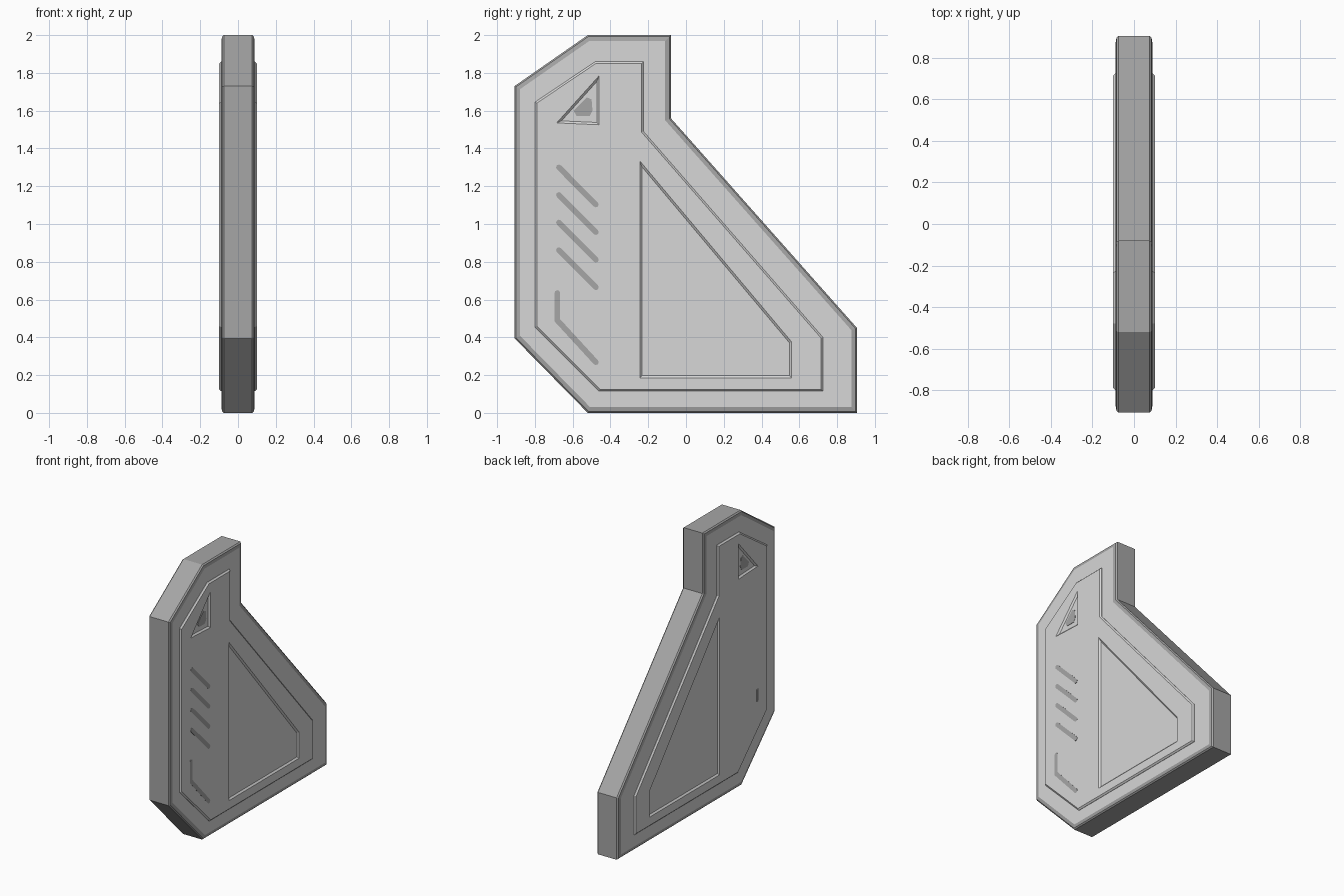
import bpy, bmesh, math
from mathutils import Vector

if "Cube" in bpy.data.objects:
    bpy.data.objects.remove(bpy.data.objects["Cube"])


def material(name, v):
    m = bpy.data.materials.new(name)
    m.diffuse_color = (v, v, v, 1)
    m.use_nodes = True
    m.node_tree.nodes["Principled BSDF"].inputs["Base Color"].default_value = m.diffuse_color
    return m


LIGHT = material("light grey", 0.68)
DARK = material("dark grey", 0.38)


def inset(pts, d):
    """Move every side of a (y, z) polygon inward by d."""
    n = len(pts)
    p = [Vector(q) for q in pts]
    area = sum(p[i].x * p[(i + 1) % n].y - p[(i + 1) % n].x * p[i].y for i in range(n))
    s = 1 if area > 0 else -1
    out = []
    for i in range(n):
        a = (p[i] - p[i - 1]).normalized()
        b = (p[(i + 1) % n] - p[i]).normalized()
        na, nb = Vector((-a.y, a.x)) * s, Vector((-b.y, b.x)) * s
        out.append(p[i] + (na + nb) * d / (1 + na.dot(nb)))
    return out


def loft(name, layers, mats):
    """Solid through (polygon, x) layers with capped ends."""
    bm = bmesh.new()
    rings = [[bm.verts.new((x, q[0], q[1])) for q in poly] for poly, x in layers]
    n = len(rings[0])
    for r, t in zip(rings, rings[1:]):
        for i in range(n):
            j = (i + 1) % n
            bm.faces.new((r[i], r[j], t[j], t[i]))
    bm.faces.new(rings[0])
    bm.faces.new(rings[-1])
    bmesh.ops.recalc_face_normals(bm, faces=bm.faces[:])
    me = bpy.data.meshes.new(name)
    bm.to_mesh(me)
    bm.free()
    for m in mats:
        me.materials.append(m)
    ob = bpy.data.objects.new(name, me)
    bpy.context.collection.objects.link(ob)
    return ob


def cut(ob, cutter):
    """Subtract the cutter and bake the result."""
    mod = ob.modifiers.new("recess", 'BOOLEAN')
    mod.operation = 'DIFFERENCE'
    mod.solver = 'EXACT'
    mod.object = cutter
    bpy.context.view_layer.update()
    dg = bpy.context.evaluated_depsgraph_get()
    me = bpy.data.meshes.new_from_object(ob.evaluated_get(dg))
    ob.modifiers.clear()
    ob.data = me
    bpy.data.objects.remove(cutter)


def stroke(path, w):
    """Round-ended outline around a polyline."""
    p = [Vector(q) for q in path]
    dirs = [(b - a).normalized() for a, b in zip(p, p[1:])]

    def cap(c, d):
        base = math.atan2(d.y, d.x)
        return [c + w * Vector((math.cos(base + t), math.sin(base + t)))
                for t in (-math.pi / 2, -math.pi / 4, 0, math.pi / 4, math.pi / 2)]

    left, right = [], []
    for i in range(1, len(p) - 1):
        a, b = dirs[i - 1], dirs[i]
        na, nb = Vector((-a.y, a.x)), Vector((-b.y, b.x))
        off = (na + nb) * w / (1 + na.dot(nb))
        left.append(p[i] + off)
        right.append(p[i] - off)
    return cap(p[0], -dirs[0]) + right + cap(p[-1], dirs[-1]) + left[::-1]


# Main slab: dark rim and sides, light flat faces
outline = [(-0.908, 1.73), (-0.52, 2.0), (-0.08, 2.0), (-0.08, 1.56),
           (0.905, 0.45), (0.905, 0), (-0.52, 0), (-0.908, 0.395)]
body = loft("body_slab", [(inset(outline, 0.03), -0.088), (inset(outline, 0.008), -0.084),
                          (outline, -0.075), (outline, 0.075),
                          (inset(outline, 0.008), 0.084), (inset(outline, 0.03), 0.088)],
            [DARK, LIGHT])
for f in body.data.polygons:
    f.material_index = 1 if abs(f.normal.x) > 0.999 else 0

# Raised side panels with two sunken areas each
panel = [(-0.80, 1.645), (-0.48, 1.86), (-0.225, 1.86), (-0.225, 1.49),
         (0.725, 0.40), (0.725, 0.115), (-0.46, 0.115), (-0.80, 0.455)]
big_recess = [(-0.245, 1.335), (0.56, 0.375), (0.56, 0.185), (-0.245, 0.185)]
small_recess = [(-0.685, 1.535), (-0.46, 1.785), (-0.46, 1.525)]
dot = [(-0.595, 1.60), (-0.525, 1.67), (-0.50, 1.66), (-0.495, 1.60),
       (-0.51, 1.572), (-0.58, 1.572)]

for s, side in ((1, "right"), (-1, "left")):
    ob = loft(side + "_panel", [(panel, s * 0.08), (panel, s * 0.09),
                                (inset(panel, 0.01), s * 0.10)], [LIGHT])
    for hole in (big_recess, small_recess):
        c = loft("cutter", [(inset(hole, 0.012), s * 0.0895),
                            (inset(hole, -0.002), s * 0.102)], [LIGHT])
        c.hide_render = True
        cut(ob, c)
    loft(side + "_recess_dot", [(dot, s * 0.088), (dot, s * 0.0915)], [DARK])

# Diagonal slots and bent slot on the right face
for i in range(4):
    z = 1.30 - 0.146 * i
    poly = stroke([(-0.673, z), (-0.477, z - 0.197)], 0.015)
    loft("slot_%d" % (i + 1), [(poly, 0.097), (poly, 0.101)], [DARK])
poly = stroke([(-0.681, 0.635), (-0.681, 0.49), (-0.477, 0.268)], 0.015)
loft("bent_slot", [(poly, 0.097), (poly, 0.101)], [DARK])

# Short mark on the left face
poly = stroke([(-0.681, 0.64), (-0.681, 0.56)], 0.012)
loft("left_mark", [(poly, -0.097), (poly, -0.101)], [DARK])
